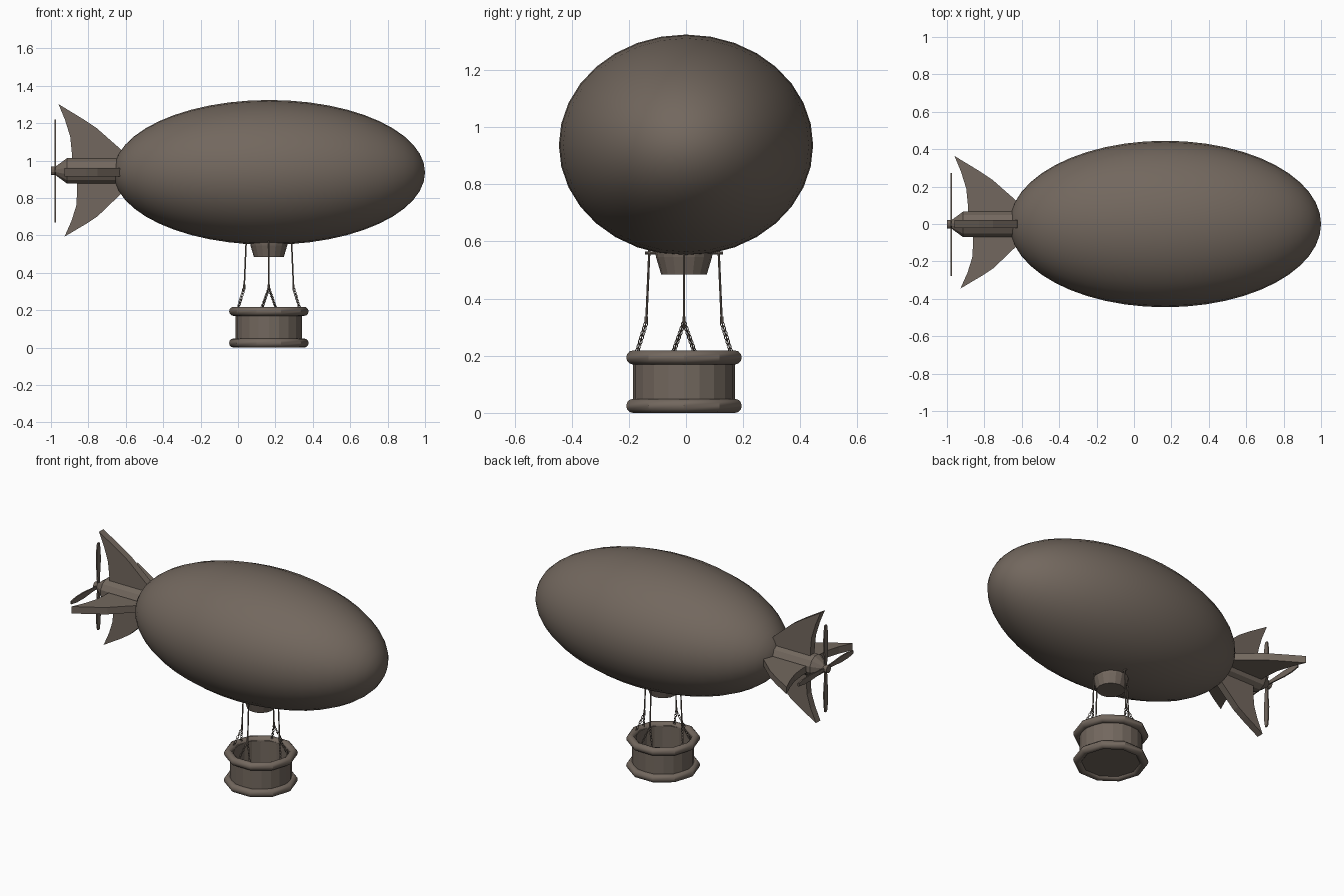
import bpy, bmesh, math
from mathutils import Vector, Matrix

if "Cube" in bpy.data.objects:
    bpy.data.objects.remove(bpy.data.objects["Cube"])

brown = bpy.data.materials.new("warm_brown")
brown.diffuse_color = (0.17, 0.137, 0.112, 1)
brown.use_nodes = True
brown.node_tree.nodes["Principled BSDF"].inputs["Base Color"].default_value = brown.diffuse_color

CX, CY = 0.165, -0.007      # vertical axis of the basket and rigging
TAIL_Z = 0.945


def finish(name, bm, matrix=Matrix(), smooth=None):
    bmesh.ops.remove_doubles(bm, verts=bm.verts, dist=1e-6)
    bmesh.ops.recalc_face_normals(bm, faces=bm.faces)
    me = bpy.data.meshes.new(name)
    bm.to_mesh(me)
    bm.free()
    me.transform(matrix)
    me.materials.append(brown)
    if smooth:
        me.polygons.foreach_set("use_smooth", [True] * len(me.polygons))
        me.set_sharp_from_angle(angle=math.radians(smooth))
    ob = bpy.data.objects.new(name, me)
    bpy.context.collection.objects.link(ob)
    return ob


def lathe(bm, profile, n, closed=False, phase=0.0, matrix=Matrix()):
    """Revolve (radius, height) points about z."""
    rings = []
    for r, h in profile:
        rings.append([bm.verts.new(matrix @ Vector((
            r * math.cos(phase + math.tau * i / n), r * math.sin(phase + math.tau * i / n), h)))
            for i in range(n)])
    pairs = list(zip(rings, rings[1:]))
    if closed:
        pairs.append((rings[-1], rings[0]))
    for a, b in pairs:
        for i in range(n):
            j = (i + 1) % n
            bm.faces.new((a[i], a[j], b[j], b[i]))


def circle(major, minor, n, h=0.0):
    return [(major + minor * math.cos(math.tau * i / n), h + minor * math.sin(math.tau * i / n))
            for i in range(n)]


def plate(bm, points, thick, matrix):
    """Extruded outline in local xy, centred on z = 0."""
    lo = [bm.verts.new(matrix @ Vector((x, y, -thick / 2))) for x, y in points]
    hi = [bm.verts.new(matrix @ Vector((x, y, thick / 2))) for x, y in points]
    bm.faces.new(lo)
    bm.faces.new(hi)
    for i in range(len(lo)):
        j = (i + 1) % len(lo)
        bm.faces.new((lo[i], lo[j], hi[j], hi[i]))


def at(x, y, z):
    return Matrix.Translation((x, y, z))


ALONG_X = Matrix.Rotation(math.pi / 2, 4, 'Y')

# Gas envelope
bm = bmesh.new()
lathe(bm, [(math.sin(math.pi * i / 24), -math.cos(math.pi * i / 24)) for i in range(25)], 32)
finish("envelope", bm, at(0.167, 0, 0.937) @ Matrix.Diagonal((0.833, 0.445, 0.387, 1)) @ ALONG_X, 60)

# Tail boom with tapered end and propeller hub
bm = bmesh.new()
lathe(bm, [(0, -1.0), (0.024, -1.0), (0.024, -0.975), (0.07, -0.915), (0.07, -0.58), (0, -0.58)],
      12, phase=math.pi / 12)
finish("tail_boom", bm, at(0, -0.002, TAIL_Z) @ ALONG_X)

# Four swept tail fins: up and +y are larger than down and -y
large = [(-0.60, 0.03), (-0.60, 0.09), (-0.63, 0.125), (-0.755, 0.235), (-0.83, 0.285),
         (-0.96, 0.364), (-0.925, 0.28), (-0.897, 0.19), (-0.888, 0.10), (-0.888, 0.03)]
small = [(-0.60, 0.03), (-0.60, 0.085), (-0.63, 0.12), (-0.75, 0.235), (-0.81, 0.275),
         (-0.928, 0.345), (-0.89, 0.26), (-0.865, 0.18), (-0.86, 0.10), (-0.86, 0.03)]
for name, pts, ang in (("fin_left", large, 0), ("fin_top", large, 90),
                       ("fin_right", small, 180), ("fin_bottom", small, 270)):
    bm = bmesh.new()
    plate(bm, pts, 0.044, at(0, 0, 0.938) @ Matrix.Rotation(math.radians(ang), 4, 'X'))
    finish(name, bm)

# Four-bladed propeller
half = [(0.008, 0.0), (0.012, 0.07), (0.019, 0.15), (0.018, 0.22), (0.009, 0.275)]
blade = half + [(-x, y) for x, y in reversed(half)]
bm = bmesh.new()
for k in range(4):
    plate(bm, blade, 0.008, at(-0.978, -0.003, TAIL_Z) @ Matrix.Rotation(k * math.pi / 2, 4, 'X') @ ALONG_X)
finish("propeller", bm)

# Burner cone under the envelope
bm = bmesh.new()
lathe(bm, [(0, 0.57), (0.102, 0.57), (0.098, 0.545), (0.08, 0.485), (0, 0.485)], 16)
finish("burner", bm, at(CX, CY, 0))

# Hollow basket and its two padded rims
bm = bmesh.new()
lathe(bm, [(0, 0.015), (0.178, 0.015), (0.178, 0.2), (0.157, 0.2), (0.157, 0.035), (0, 0.035)], 20)
finish("basket", bm, at(CX, CY, 0))
for name, z in (("bottom_rim", 0.0245), ("top_rim", 0.194)):
    bm = bmesh.new()
    lathe(bm, circle(0.188, 0.0245, 12, z), 10, closed=True)
    finish(name, bm, at(CX, CY, 0), 32)


def rod(bm, a, b, r, n=8):
    d = b - a
    m = Matrix.Translation(a) @ d.to_track_quat('Z', 'Y').to_matrix().to_4x4()
    lathe(bm, [(0, 0), (r, 0), (r, d.length), (0, d.length)], n, matrix=m)


def chain(bm, a, b, links):
    d = b - a
    q = d.to_track_quat('Y', 'Z').to_matrix().to_4x4()
    for i in range(links):
        m = (Matrix.Translation(a + d * (i + 0.5) / links) @ q
             @ Matrix.Rotation(math.radians(45 + 90 * (i % 2)), 4, 'Y')
             @ Matrix.Diagonal((0.85, 1.3, 1, 1)))
        lathe(bm, circle(0.0078, 0.002, 5), 10, closed=True, matrix=m)


# Four ropes, each with two chains down to the top rim
ropes, chains = bmesh.new(), bmesh.new()
for k in range(4):
    turn = at(CX, CY, 0) @ Matrix.Rotation(k * math.pi / 2, 4, 'Z')
    top, low = turn @ Vector((0.121, 0, 0.575)), turn @ Vector((0.132, 0, 0.318))
    rod(ropes, top, low, 0.004)
    rod(ropes, low + Vector((0, 0, 0.02)), low - Vector((0, 0, 0.006)), 0.006)
    rod(ropes, turn @ Vector((0.09, 0, 0.56)), turn @ Vector((0.137, 0, 0.56)), 0.005)
    for s in (-1, 1):
        chain(chains, low, turn @ Vector((0.165, s * 0.038, 0.21)), 7)
finish("ropes", ropes)
finish("chains", chains, smooth=60)
